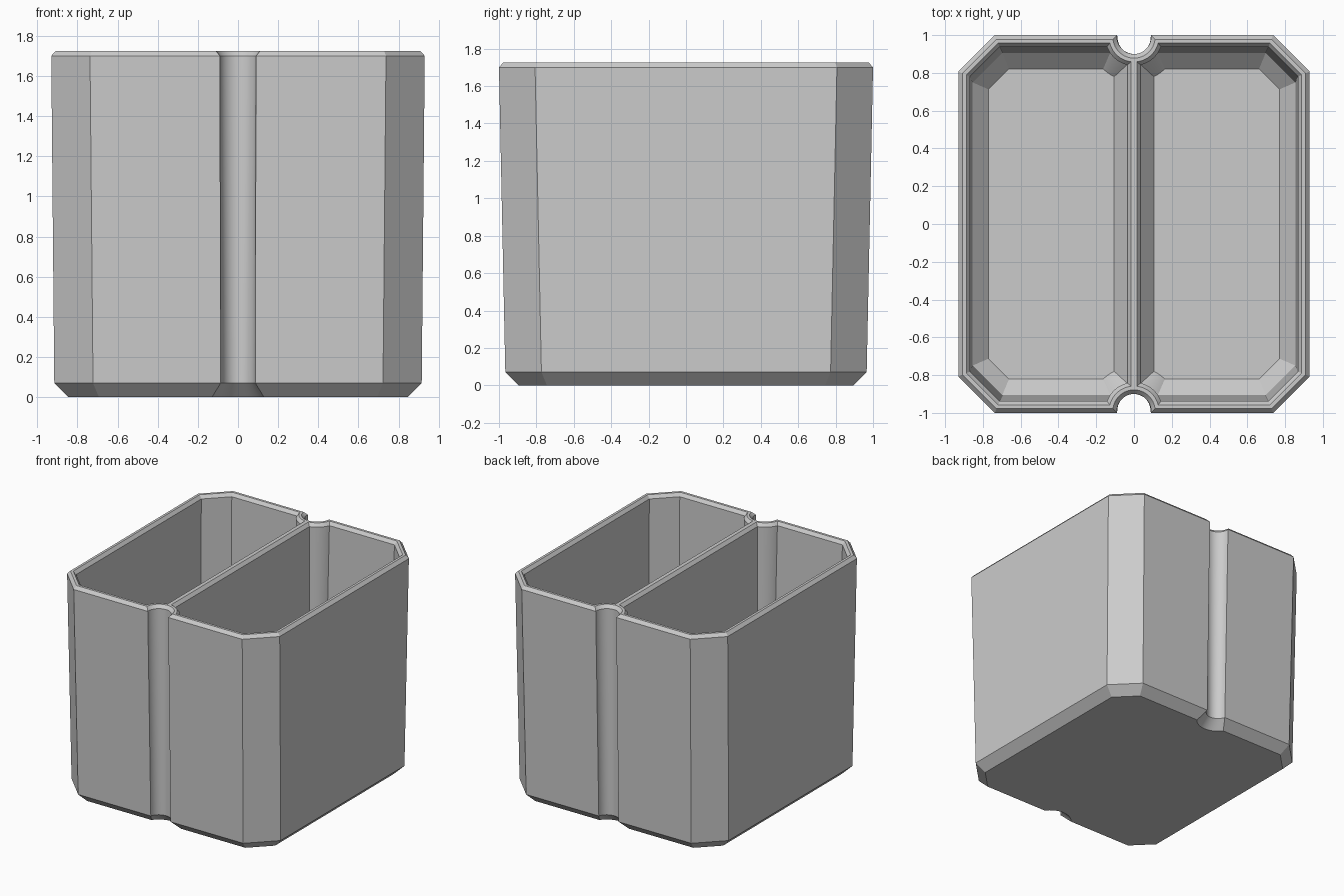
import bpy, bmesh
from math import acos, asin, sin, cos

if "Cube" in bpy.data.objects:
    bpy.data.objects.remove(bpy.data.objects["Cube"])

GROOVE_Y, GROOVE_R, ARC = 0.99, 0.09, 12


def half_outline(inset, z, divider):
    """Right half of the bin outline, offset inwards, with the round groove bumps."""
    t = min(max((z - 0.07) / 1.63, 0), 1)          # draft of the walls
    hx = 0.915 + 0.015 * t - inset
    hy = 0.966 + 0.034 * t - inset
    c = 0.193 - 0.586 * inset                      # corner cut
    r = GROOVE_R + inset
    a0, a1 = acos(divider / r), asin((GROOVE_Y - hy) / r)
    front = []
    for i in range(ARC + 1):
        a = a0 + (a1 - a0) * i / ARC
        front.append((r * cos(a), -GROOVE_Y + r * sin(a)))
    front += [(hx - c, -hy), (hx, -hy + c)]
    return front + [(x, -y) for x, y in reversed(front)]


def outer_ring(inset, z):
    half = half_outline(inset, z, 0)
    pts = half + [(-x, y) for x, y in reversed(half[1:-1])]
    return [(x, y, z) for x, y in pts]


def pocket_ring(inset, z, divider, side):
    return [(side * x, y, z) for x, y in half_outline(inset, z, divider)]


def loft(bm, rings):
    """Skin a stack of rings and cap the first one; return the last ring."""
    loops = [[bm.verts.new(p) for p in ring] for ring in rings]
    bm.faces.new(loops[0])
    n = len(loops[0])
    for a, b in zip(loops, loops[1:]):
        for i in range(n):
            j = (i + 1) % n
            bm.faces.new((a[i], a[j], b[j], b[i]))
    return loops[-1]


bm = bmesh.new()
# outer shell: bevelled foot, drafted wall, bevelled rim
rims = [loft(bm, [outer_ring(0.07, 0), outer_ring(0, 0.07),
                  outer_ring(0, 1.70), outer_ring(0.022, 1.725)])]
# two pockets: floor, floor bevel, wall, rim bevel
for side in (1, -1):
    rims.append(loft(bm, [pocket_ring(0.145, 0.07, 0.105, side),
                          pocket_ring(0.062, 0.15, 0.037, side),
                          pocket_ring(0.062, 1.70, 0.035, side),
                          pocket_ring(0.042, 1.725, 0.015, side)]))
# flat top of rim and divider
edges = [bm.edges.get((l[i - 1], l[i])) for l in rims for i in range(len(l))]
bmesh.ops.triangle_fill(bm, edges=edges, use_beauty=True, normal=(0, 0, 1))
bmesh.ops.recalc_face_normals(bm, faces=bm.faces)

mesh = bpy.data.meshes.new("divided_bin")
bm.to_mesh(mesh)
bm.free()
bin_obj = bpy.data.objects.new("divided_bin", mesh)
bpy.context.collection.objects.link(bin_obj)

grey = bpy.data.materials.new("light_grey")
grey.diffuse_color = (0.6, 0.6, 0.6, 1)
grey.use_nodes = True
grey.node_tree.nodes["Principled BSDF"].inputs["Base Color"].default_value = grey.diffuse_color
mesh.materials.append(grey)

bpy.context.view_layer.objects.active = bin_obj
bin_obj.select_set(True)
bpy.ops.object.shade_smooth_by_angle(angle=0.5)
